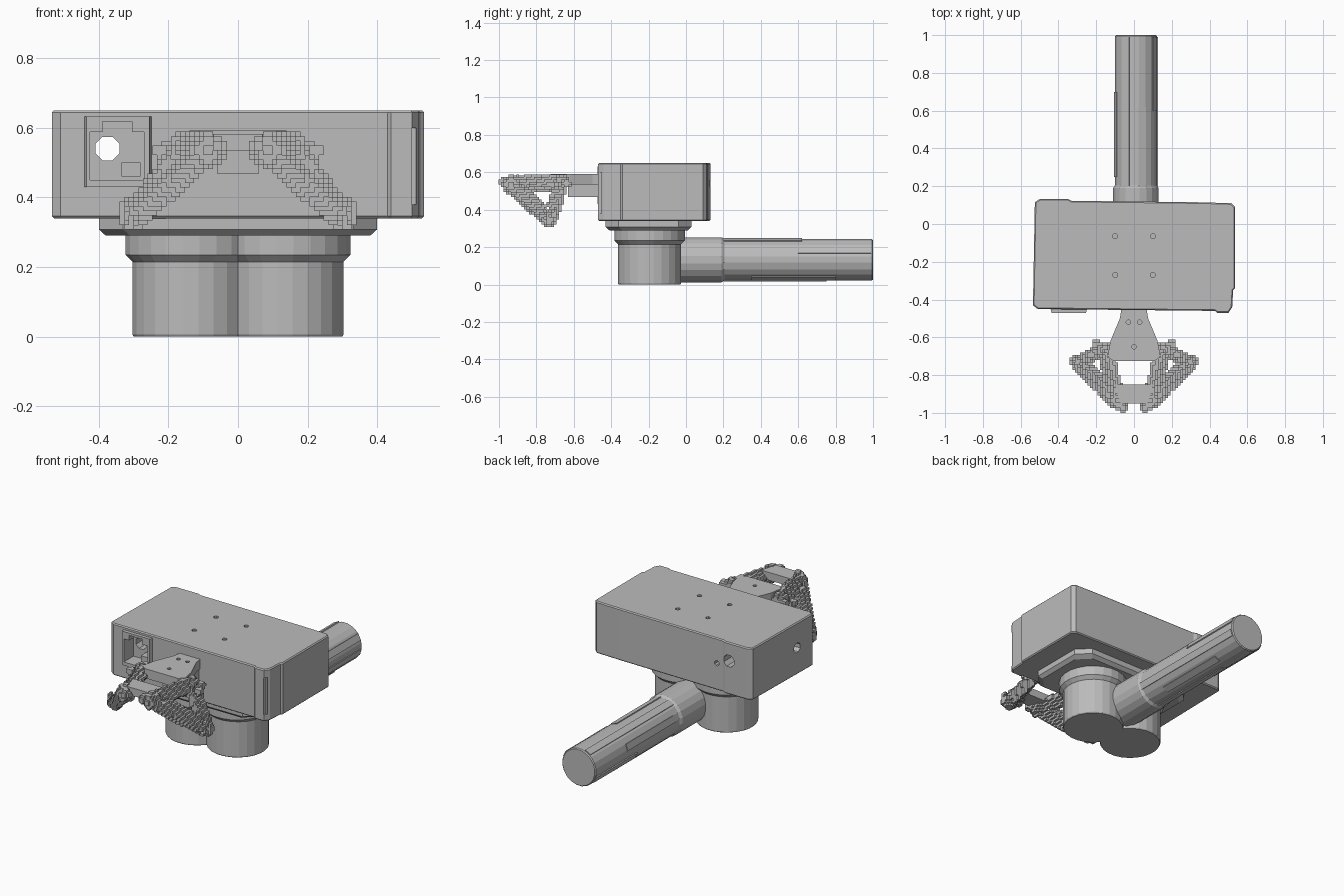
import bpy, bmesh
from math import cos, sin, pi
from mathutils import Vector, Matrix

old = bpy.data.objects.get("Cube")
if old:
    bpy.data.objects.remove(old)

grey = bpy.data.materials.new("plain_grey")
grey.use_nodes = True
grey.diffuse_color = (0.5, 0.5, 0.5, 1)
grey.node_tree.nodes["Principled BSDF"].inputs["Base Color"].default_value = (0.5, 0.5, 0.5, 1)


def finish(name, bm):
    bmesh.ops.recalc_face_normals(bm, faces=bm.faces)
    mesh = bpy.data.meshes.new(name)
    bm.to_mesh(mesh)
    bm.free()
    mesh.materials.append(grey)
    ob = bpy.data.objects.new(name, mesh)
    bpy.context.collection.objects.link(ob)
    return ob


def loft(name, rings):
    """Closed solid through rings that have equal point counts."""
    bm = bmesh.new()
    rows = [[bm.verts.new(p) for p in ring] for ring in rings]
    n = len(rows[0])
    for a, b in zip(rows, rows[1:]):
        for i in range(n):
            j = (i + 1) % n
            bm.faces.new((a[i], a[j], b[j], b[i]))
    bm.faces.new(rows[0][::-1])
    bm.faces.new(rows[-1])
    return finish(name, bm)


def prism(name, outline, z0, z1):
    return loft(name, [[(x, y, z) for x, y in outline] for z in (z0, z1)])


def block(name, x, y, z):
    return prism(name, [(x[0], y[0]), (x[1], y[0]), (x[1], y[1]), (x[0], y[1])], *z)


def lathe(name, profile, centre, sides=24, axis="Z"):
    """Turned solid from (radius, distance) pairs along an axis."""
    rings = []
    for r, h in profile:
        ring = []
        for i in range(sides):
            a = 2 * pi * (i + 0.5) / sides
            u, v = r * cos(a), r * sin(a)
            p = {"X": (h, u, v), "Y": (u, h, v), "Z": (u, v, h)}[axis]
            ring.append(Vector(p) + Vector(centre))
        rings.append(ring)
    return loft(name, rings)


def apply_modifiers(ob):
    graph = bpy.context.evaluated_depsgraph_get()
    mesh = bpy.data.meshes.new_from_object(ob.evaluated_get(graph))
    ob.modifiers.clear()
    ob.data = mesh


def boolean(ob, others, operation):
    for other in others:
        m = ob.modifiers.new(operation, "BOOLEAN")
        m.operation, m.object, m.solver = operation, other, "EXACT"
        apply_modifiers(ob)
        bpy.data.objects.remove(other)


# Main housing with slightly uneven corners
housing = prism("housing", [
    (-0.51, -0.45), (0.43, -0.46), (0.44, -0.47), (0.5, -0.47), (0.52, -0.44),
    (0.525, -0.35), (0.535, -0.34), (0.535, 0.09), (0.515, 0.11), (0.35, 0.115),
    (-0.33, 0.123), (-0.35, 0.132), (-0.5, 0.132), (-0.525, 0.115), (-0.535, -0.43)],
    0.34, 0.65)
bev = housing.modifiers.new("edge", "BEVEL")
bev.width, bev.segments, bev.angle_limit = 0.006, 1, 1.2
apply_modifiers(housing)

# Raised frame round the front window
boolean(housing, [prism("window_frame", [
    (-0.445, -0.44), (-0.435, -0.472), (-0.255, -0.472), (-0.245, -0.44)], 0.43, 0.632)], "UNION")

# Window recess, through port, corner slot and screw holes
cutters = [
    block("recess", (-0.425, -0.27), (-0.5, -0.38), (0.45, 0.588)),
    block("recess_top", (-0.39, -0.305), (-0.5, -0.38), (0.56, 0.618)),
    lathe("port", [(0.037, -0.42), (0.037, 0.2)], (-0.375, 0, 0.54), 8, "Y"),
    block("slot", (0.498, 0.512), (-0.5, -0.445), (0.38, 0.6)),
    lathe("back_hole", [(0.016, 0.07), (0.016, 0.2)], (-0.29, 0, 0.5), 8, "Y"),
    lathe("side_hole", [(0.03, -0.6), (0.03, -0.48)], (0, -0.29, 0.5), 8, "X")]
cutters += [lathe("top_hole", [(0.014, 0.6), (0.014, 0.7)], (x, y, 0), 8)
            for x in (-0.1, 0.1) for y in (-0.065, -0.27)]
boolean(housing, cutters, "DIFFERENCE")
block("window_latch", (-0.335, -0.28), (-0.44, -0.375), (0.46, 0.5))

# Chamfered plate under the housing


def plate_ring(inset, z):
    x, y0, y1, c = 0.4 - inset, -0.43 + inset, 0.03 - inset, 0.07
    return [(-x, y0 + c, z), (-x + c, y0, z), (x - c, y0, z), (x, y0 + c, z),
            (x, y1 - c, z), (x - c, y1, z), (-x + c, y1, z), (-x, y1 - c, z)]


loft("base_plate", [plate_ring(0.02, 0.29), plate_ring(0, 0.308), plate_ring(0, 0.345)])

# Twin drum base with a wider collar
drum = [(0.166, 0), (0.17, 0.006), (0.17, 0.215), (0.19, 0.235), (0.19, 0.295)]
drums = [lathe("twin_drum", drum, (s * 0.135, -0.195, 0)) for s in (-1, 1)]
boolean(drums[0], drums[1:], "UNION")
drums[0].name = "twin_drum"

# Rear tube with its socket and thin raised strips
tube_at = (0.01, 0, 0.132)
lathe("rear_tube", [(0.122, -0.08), (0.122, 0.19), (0.112, 0.205), (0.112, 0.994),
                    (0.107, 1.0)], tube_at, 20, "Y")
for k, (start, end) in enumerate([(0.2, 0.62), (0.6, 0.99), (0.2, 0.99), (0.35, 0.8),
                                  (0.2, 0.75), (0.6, 0.99), (0.25, 0.7), (0.2, 0.99)]):
    strip = block("tube_strip", (-0.02, 0.02), (start, end), (0.1, 0.115))
    strip.data.transform(Matrix.Translation(tube_at) @ Matrix.Rotation(k * pi / 4 + 0.3, 4, "Y"))

# Flared bracket holding the gripper
bracket = prism("bracket", [
    (-0.065, -0.44), (-0.075, -0.5), (-0.125, -0.62), (-0.14, -0.7), (-0.11, -0.725),
    (0.11, -0.725), (0.14, -0.7), (0.125, -0.62), (0.075, -0.5), (0.065, -0.44)], 0.535, 0.592)
boolean(bracket, [lathe("screw", [(0.012, 0.56), (0.012, 0.7)], (x, y, 0), 8)
                  for x, y in [(-0.03, -0.52), (0.03, -0.52), (0, -0.65)]], "DIFFERENCE")
block("bracket_stub", (-0.06, 0.06), (-0.63, -0.44), (0.468, 0.54))
prism("cross_bar", [(-0.1, -0.85), (-0.07, -0.95), (0.07, -0.95), (0.1, -0.85)], 0.535, 0.582)

# Stepped triangular gripper arms, one mirrored to the other side
tip, top, low = Vector((0.085, -0.935, 0.535)), Vector((0.155, -0.665, 0.545)), Vector((0.3, -0.73, 0.345))
normal = (top - tip).cross(low - tip).normalized()
bm = bmesh.new()
for a, b, width in [(tip, top, 0.075), (tip, low, 0.08), (top, low, 0.065)]:
    along = (b - a).normalized()
    side = along.cross(normal)
    turn = Matrix((side, normal, along)).transposed().to_4x4()
    size = Matrix.Diagonal((width, 0.06, (b - a).length, 1))
    bmesh.ops.create_cube(bm, size=1, matrix=Matrix.Translation((a + b) / 2) @ turn @ size)
knobs = [(tip, 0.053), (top, 0.045), (low, 0.042), (Vector((0.055, -0.975, 0.55)), 0.025),
         (Vector((0.2, -0.64, 0.54)), 0.026), (Vector((0.225, -0.69, 0.53)), 0.022),
         (Vector((0.32, -0.735, 0.375)), 0.022)]
for spot, radius in knobs:
    bmesh.ops.create_icosphere(bm, subdivisions=2, radius=radius, matrix=Matrix.Translation(spot))
arms = finish("gripper_arms", bm)
steps = arms.modifiers.new("steps", "REMESH")
steps.mode, steps.octree_depth, steps.scale = "BLOCKS", 5, 0.9
steps.use_remove_disconnected = False
arms.modifiers.new("mirror", "MIRROR")
apply_modifiers(arms)
if not arms.data.materials:
    arms.data.materials.append(grey)
